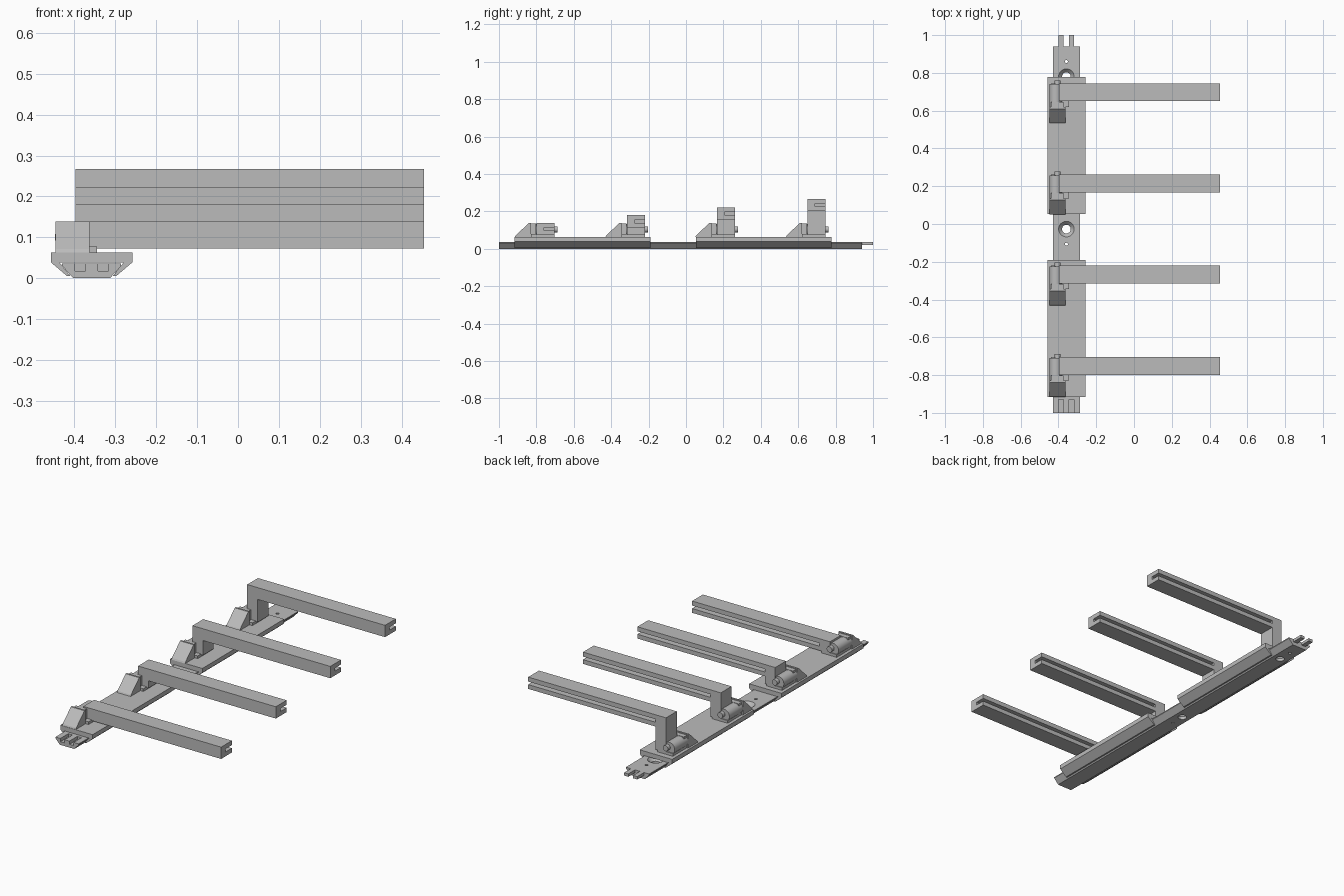
import bpy, bmesh, math
from mathutils import Matrix

if "Cube" in bpy.data.objects:
    bpy.data.objects.remove(bpy.data.objects["Cube"])

grey = bpy.data.materials.new("light grey")
grey.use_nodes = True
COLOUR = (0.5, 0.5, 0.5, 1)
grey.diffuse_color = COLOUR
grey.node_tree.nodes["Principled BSDF"].inputs["Base Color"].default_value = COLOUR

CX = -0.358      # rail centre line
DECK = 0.063     # top of the carriages


def finish(name, bm):
    bmesh.ops.recalc_face_normals(bm, faces=bm.faces)
    mesh = bpy.data.meshes.new(name)
    bm.to_mesh(mesh)
    bm.free()
    mesh.materials.append(grey)
    obj = bpy.data.objects.new(name, mesh)
    bpy.context.collection.objects.link(obj)
    return obj


def prism(name, points, place, start, end):
    """Extrude a 2D outline; place(a, b, t) maps it into space."""
    bm = bmesh.new()
    face = bm.faces.new([bm.verts.new(place(a, b, start)) for a, b in points])
    shift = [e - s for s, e in zip(place(0, 0, start), place(0, 0, end))]
    grown = bmesh.ops.extrude_face_region(bm, geom=[face])["geom"]
    bmesh.ops.translate(bm, vec=shift,
                        verts=[v for v in grown if isinstance(v, bmesh.types.BMVert)])
    return finish(name, bm)


def along_x(y, z, t):
    return (t, y, z)


def along_y(x, z, t):
    return (x, t, z)


def box(name, x0, x1, y0, y1, z0, z1):
    return prism(name, [(x0, z0), (x1, z0), (x1, z1), (x0, z1)], along_y, y0, y1)


def round_part(name, r_low, r_high, length, centre, axis="Z", sides=32):
    bm = bmesh.new()
    turn = Matrix.Rotation(math.radians(90), 4, "X") if axis == "Y" else Matrix()
    bmesh.ops.create_cone(bm, cap_ends=True, segments=sides, radius1=r_low,
                          radius2=r_high, depth=length,
                          matrix=Matrix.Translation(centre) @ turn)
    return finish(name, bm)


def smooth(obj):
    bpy.ops.object.select_all(action="DESELECT")
    obj.select_set(True)
    bpy.context.view_layer.objects.active = obj
    bpy.ops.object.shade_smooth_by_angle()


def cut(target, cutter):
    mod = target.modifiers.new("cut", "BOOLEAN")
    mod.operation, mod.solver, mod.object = "DIFFERENCE", "EXACT", cutter
    bpy.context.view_layer.objects.active = target
    bpy.ops.object.modifier_apply(modifier=mod.name)
    bpy.data.objects.remove(cutter)


def mirrored(half):
    """Complete a symmetric outline about the rail centre line."""
    return [(CX + x, z) for x, z in half] + [(CX - x, z) for x, z in reversed(half)]


# Dovetail rail with plug sockets in front and prongs behind
rail = prism("rail", mirrored([(0.045, 0), (0.072, 0.03), (0.072, 0.036)]),
             along_y, -1, 0.94)
for side, label in ((-1, "right"), (1, "left")):
    x = CX + side * 0.028
    cut(rail, box("socket_cutter", x - 0.013, x + 0.013, -1.05, -0.93, 0.018, 0.06))
    box(label + "_prong", x - 0.013, x + 0.013, 0.93, 1.0, 0.02, 0.036)

# Countersunk screw holes and small pin holes
for y, pin_y in ((0.78, 0.86), (-0.027, -0.107)):
    cut(rail, round_part("hole_cutter", 0.023, 0.023, 0.2, (CX, y, 0)))
    cut(rail, round_part("sink_cutter", 0.02, 0.044, 0.026, (CX, y, 0.026)))
    cut(rail, round_part("pin_cutter", 0.008, 0.008, 0.2, (CX, pin_y, 0), sides=16))

# Channel shaped carriages wrapped round the rail
channel = mirrored([(0.078, 0.038), (0.052, 0.005), (0.06, 0.005),
                    (0.1, 0.039), (0.1, DECK)])
# Outline order: inner left lip to outer top, then across and back
for label, y0, y1 in (("front", -0.917, -0.19), ("rear", 0.053, 0.777)):
    prism(label + "_carriage", channel, along_y, y0, y1)

# Four hinged arms, each taller than the one in front
W = 0.095
for i, (y0, top) in enumerate(((-0.799, 0.139), (-0.315, 0.18),
                               (0.166, 0.222), (0.65, 0.267)), 1):
    tag = f"_{i}"
    low = top - 0.066
    # Arm with a groove along its rear face
    groove = [(y0, low), (y0 + W, low), (y0 + W, top - 0.042), (y0 + 0.04, top - 0.042),
              (y0 + 0.04, top - 0.025), (y0 + W, top - 0.025), (y0 + W, top), (y0, top)]
    prism("arm" + tag, groove, along_x, -0.334, 0.455)
    box("post" + tag, -0.398, -0.334, y0, y0 + W, 0.073, top)

    # Ramp shaped stop in front of the hinge
    ramp = [(y0 - 0.116, DECK), (y0 - 0.112, DECK + 0.008), (y0 - 0.04, 0.139),
            (y0 - 0.03, 0.139), (y0 - 0.03, DECK)]
    prism("ramp" + tag, ramp, along_x, -0.447, -0.363)
    box("ramp_neck" + tag, -0.44, -0.373, y0 - 0.03, y0 - 0.003, DECK, 0.134)

    # Hinge barrel, pin and saddle
    smooth(round_part("hinge_barrel" + tag, 0.033, 0.033, 0.12,
                      (-0.415, y0 + 0.03, 0.1), "Y"))
    smooth(round_part("hinge_pin" + tag, 0.016, 0.016, 0.14,
                      (-0.405, y0 + 0.041, 0.104), "Y"))
    box("hinge_saddle" + tag, -0.44, -0.345, y0 - 0.03, y0 + W, DECK, 0.078)
